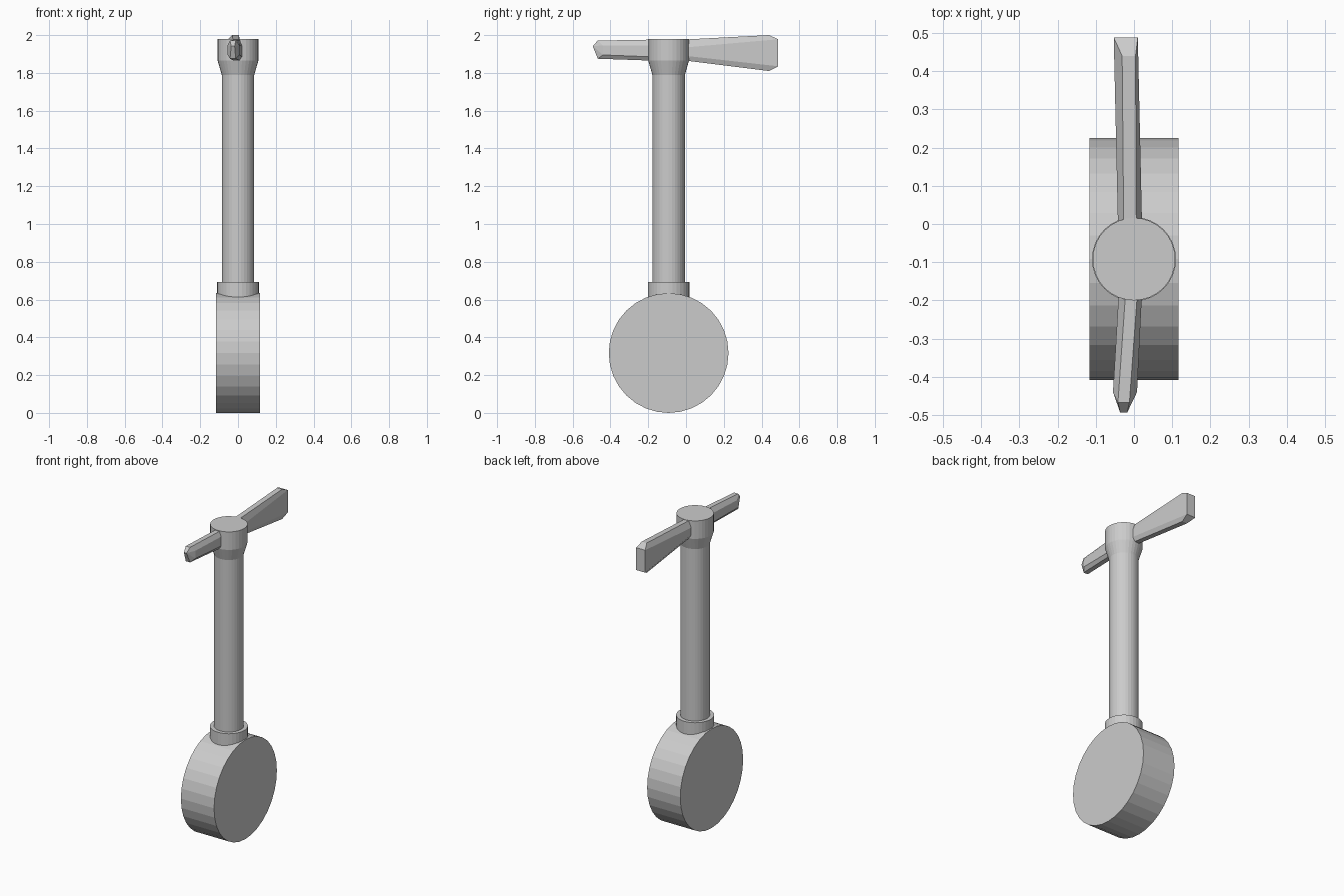
import bpy, bmesh, math
from mathutils import Matrix

cube = bpy.data.objects.get("Cube")
if cube:
    bpy.data.objects.remove(cube, do_unlink=True)

grey = bpy.data.materials.new("plain grey")
grey.use_nodes = True
COLOUR = (0.6, 0.6, 0.6, 1)
grey.diffuse_color = COLOUR
grey.node_tree.nodes["Principled BSDF"].inputs["Base Color"].default_value = COLOUR

AXIS_Y = -0.092
SIDES = 32


def finish(bm, name):
    bmesh.ops.recalc_face_normals(bm, faces=bm.faces)
    mesh = bpy.data.meshes.new(name)
    bm.to_mesh(mesh)
    bm.free()
    mesh.materials.append(grey)
    obj = bpy.data.objects.new(name, mesh)
    bpy.context.collection.objects.link(obj)
    return obj


def loft(bm, rings):
    """Skin closed rings of points and cap the first and last."""
    rows = [[bm.verts.new(p) for p in ring] for ring in rings]
    for a, b in zip(rows, rows[1:]):
        n = len(a)
        for i in range(n):
            j = (i + 1) % n
            bm.faces.new((a[i], a[j], b[j], b[i]))
    return rows


def turned(name, profile):
    """Upright turned part from (radius, height) pairs."""
    bm = bmesh.new()
    angles = [math.tau * i / SIDES for i in range(SIDES)]
    rows = loft(bm, [[(r * math.cos(a), AXIS_Y + r * math.sin(a), z)
                      for a in angles] for r, z in profile])
    bm.faces.new(rows[0])
    bm.faces.new(rows[-1])
    return finish(bm, name)


# Wide disc lying on its rim
bm = bmesh.new()
bmesh.ops.create_cone(
    bm, cap_ends=True, segments=SIDES, radius1=0.317, radius2=0.317, depth=0.234,
    matrix=Matrix.Translation((0, AXIS_Y, 0.317)) @ Matrix.Rotation(math.pi / 2, 4, 'Y'))
finish(bm, "disc")

# Collar, shaft and flared head
turned("collar", [(0.11, 0.5), (0.11, 0.692)])
turned("shaft", [(0.086, 0.5), (0.086, 1.79), (0.108, 1.865), (0.108, 1.98)])


def section(ridge, side):
    """Eight-sided ring: narrow top and bottom ridges, wider flat sides.
    Each is (y, left x, right x, top z, bottom z)."""
    y, x0, x1, top, bottom = ridge
    v, u0, u1, high, low = side
    return [(x0, y, top), (x1, y, top), (u1, v, high), (u1, v, low),
            (x1, y, bottom), (x0, y, bottom), (u0, v, low), (u0, v, high)]


# Crossbar: deep blunt blade at the back, tapering point at the front
bm = bmesh.new()
rows = loft(bm, [
    section((0.44, -0.031, 0.004, 2.0, 1.81), (0.488, -0.053, 0.01, 1.978, 1.835)),
    section((0.0, -0.027, 0.006, 1.977, 1.865), (0.0, -0.042, 0.021, 1.935, 1.89)),
    section((-0.18, -0.022, 0.009, 1.976, 1.865), (-0.18, -0.04, 0.021, 1.945, 1.885)),
    section((-0.467, -0.042, -0.012, 1.971, 1.875), (-0.44, -0.055, 0.008, 1.945, 1.895)),
])
# Back end: flat plate with sloped bevels above and below
a = rows[0]
bm.faces.new((a[2], a[3], a[6], a[7]))
bm.faces.new((a[0], a[1], a[2], a[7]))
bm.faces.new((a[3], a[4], a[5], a[6]))
# Front end: facets closing onto a short edge
b = rows[-1]
tip0, tip1 = bm.verts.new((-0.036, -0.494, 1.942)), bm.verts.new((-0.018, -0.494, 1.942))
bm.faces.new((b[0], b[1], tip1, tip0))
bm.faces.new((b[5], b[4], tip1, tip0))
for tip, loop in ((tip1, (1, 2, 3, 4)), (tip0, (0, 7, 6, 5))):
    for i, j in zip(loop, loop[1:]):
        bm.faces.new((tip, b[i], b[j]))
finish(bm, "crossbar")
